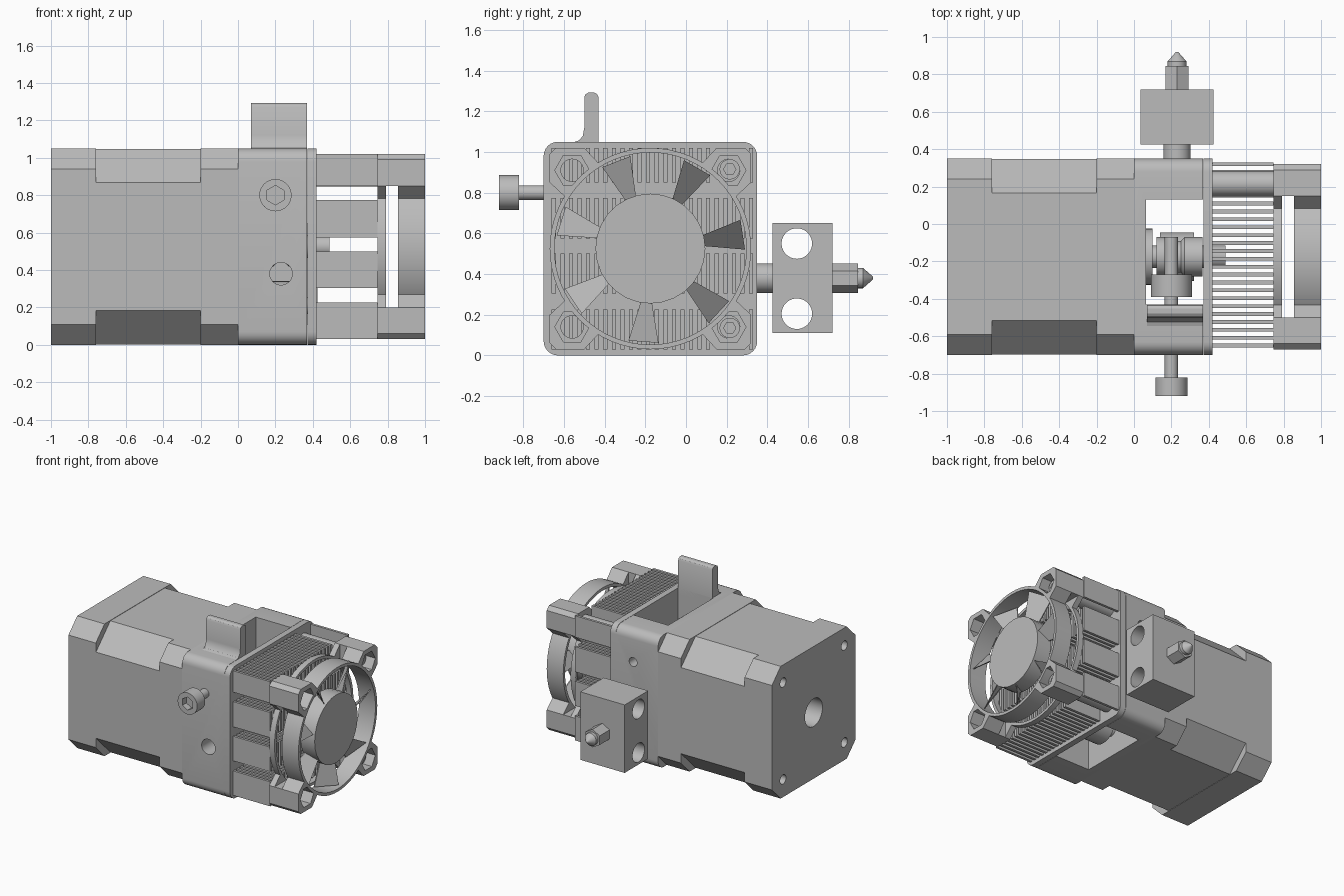
import bpy, bmesh, math
from mathutils import Vector

if "Cube" in bpy.data.objects:
    bpy.data.objects.remove(bpy.data.objects["Cube"])

grey = bpy.data.materials.new("plain_grey")
grey.use_nodes = True
grey.diffuse_color = (0.5, 0.5, 0.5, 1)
grey.node_tree.nodes["Principled BSDF"].inputs["Base Color"].default_value = (0.5, 0.5, 0.5, 1)

CY, CZ = -0.175, 0.525     # axis of the motor and fan
HALF = 0.525               # half the body width
FX, FZ = 0.23, 0.38        # filament line
parts = []


def finish(name, bm):
    bmesh.ops.recalc_face_normals(bm, faces=bm.faces)
    mesh = bpy.data.meshes.new(name)
    bm.to_mesh(mesh)
    bm.free()
    mesh.materials.append(grey)
    ob = bpy.data.objects.new(name, mesh)
    bpy.context.collection.objects.link(ob)
    parts.append(ob)
    return ob


def place(axis, d, a, b):
    return Vector((d, a, b)) if axis == "x" else Vector((a, d, b))


def prism(name, pts, lo, hi, axis="x"):
    """Extrude an outline along x (points y, z) or y (points x, z)."""
    bm = bmesh.new()
    face = bm.faces.new([bm.verts.new(place(axis, lo, a, b)) for a, b in pts])
    top = bmesh.ops.extrude_face_region(bm, geom=[face])["geom"]
    bmesh.ops.translate(bm, vec=place(axis, hi - lo, 0, 0),
                        verts=[v for v in top if isinstance(v, bmesh.types.BMVert)])
    return finish(name, bm)


def circle(a, b, r, n=40, turn=0.0):
    return [(a + r * math.cos(turn + math.tau * i / n),
             b + r * math.sin(turn + math.tau * i / n)) for i in range(n)]


def cyl(name, a, b, r, lo, hi, axis="x", n=40, turn=0.0):
    return prism(name, circle(a, b, r, n, turn), lo, hi, axis)


def lathe(name, a, b, profile, axis="x", n=40):
    """Turn a profile of (distance, radius) about a line along the axis."""
    bm = bmesh.new()
    rings = [[bm.verts.new(place(axis, d, *p)) for p in circle(a, b, r, n)]
             for d, r in profile]
    for r0, r1 in zip(rings, rings[1:]):
        for i in range(n):
            j = (i + 1) % n
            bm.faces.new((r0[i], r0[j], r1[j], r1[i]))
    bm.faces.new(rings[0])
    bm.faces.new(rings[-1])
    return finish(name, bm)


def boxes(name, spans):
    bm = bmesh.new()
    for lo, hi in spans:
        lo, hi = Vector(lo), Vector(hi)
        made = bmesh.ops.create_cube(bm, size=1)["verts"]
        for v in made:
            v.co = (lo + hi) / 2 + v.co * (hi - lo)
    return finish(name, bm)


def cut(ob, *cutters):
    for c in cutters:
        c.hide_render = True
        mod = ob.modifiers.new("cut", "BOOLEAN")
        mod.operation, mod.solver, mod.object = "DIFFERENCE", "EXACT", c
        bpy.context.view_layer.objects.active = ob
        bpy.ops.object.modifier_apply(modifier=mod.name)
        parts.remove(c)
        bpy.data.objects.remove(c)
    return ob


def square(half, r, steps):
    """Square outline with corners rounded, or chamfered when steps is 1."""
    pts = []
    for q, (sy, sz) in enumerate(((1, 1), (-1, 1), (-1, -1), (1, -1))):
        for i in range(steps + 1):
            t = (q + i / steps) * math.pi / 2
            pts.append((CY + sy * (half - r) + r * math.cos(t),
                        CZ + sz * (half - r) + r * math.sin(t)))
    return pts


# Motor: two end caps and a laminated stack with wider chamfers
rear = prism("motor_rear_cap", square(HALF, 0.11, 1), -1, -0.76)
cut(rear, cyl("cutter", CY, CZ, 0.11, -1.1, -0.85),
    *[cyl("cutter", CY + sy * 0.385, CZ + sz * 0.385, 0.037, -1.1, -0.85, n=20)
      for sy in (-1, 1) for sz in (-1, 1)])
prism("motor_stack", square(HALF - 0.003, 0.18, 1), -0.76, -0.2)
prism("motor_front_cap", square(HALF, 0.11, 1), -0.2, 0)

# Feeder housing: two end plates joined by front and back walls
body = prism("feeder_housing", square(HALF, 0.07, 6), 0, 0.37)
cut(body, boxes("cutter", [((0.065, -0.43, -0.1), (0.4, 0.13, 1.2))]),
    cyl("cutter", FX, FZ, 0.06, -0.8, -0.3, "y"),
    cyl("cutter", 0.22, 0.8, 0.035, 0.05, 0.5, "y", 20))
prism("heatsink_base", square(HALF, 0.07, 6), 0.372, 0.42)

# Lever handle with a rounded tip and a flared root
prism("lever_handle", [(-.43, 1.0), (-.43, 1.27), (-.437, 1.284), (-.452, 1.293),
                       (-.478, 1.293), (-.493, 1.284), (-.5, 1.27), (-.5, 1.12),
                       (-.507, 1.08), (-.525, 1.057), (-.555, 1.047), (-.56, 1.0)],
      0.07, 0.37)

# Tension screw and its seat
head = cyl("screw_head", 0.2, 0.8, 0.086, -0.92, -0.82, "y")
cut(head, cyl("cutter", 0.2, 0.8, 0.052, -1, -0.87, "y", 6, math.pi / 6))
cyl("screw_shaft", 0.2, 0.8, 0.036, -0.83, -0.07, "y", 24)
cyl("spring_seat", 0.2, 0.8, 0.11, -0.39, -0.27, "y")

# Drive shaft, grooved drive gear and idler bearing
cyl("drive_shaft", CY, CZ, 0.06, 0, 0.49)
lathe("drive_gear", CY, CZ, [(0.12, 0.105), (0.19, 0.105), (0.21, 0.085),
                            (0.25, 0.085), (0.27, 0.105), (0.365, 0.105)])
cyl("shaft_collar", CY, CZ, 0.15, 0.065, 0.1)
cyl("idler_bearing", CY, 0.21, 0.13, 0.14, 0.32)
cyl("idler_pin", CY, 0.21, 0.045, 0.06, 0.375, n=24)

# Heatsink fins in four rows, left open around the two rear posts
fins = []
rows = ((0.03, 0.225), (0.305, 0.5), (0.575, 0.775), (0.85, 1.02))
count = 24
for i in range(count):
    y = -0.66 + i * 0.97 / (count - 1)
    for k, (z0, z1) in enumerate(rows):
        if k in (0, 3) and 0.12 < y < 0.29:
            continue
        fins.append(((0.415, y, z0), (0.745, y + 0.02, z1)))
boxes("heatsink_fins", fins)
for z, side in ((CZ + 0.39, "upper"), (CZ - 0.39, "lower")):
    cyl(side + "_fan_post", 0.215, z, 0.068, 0.41, 0.75)
    bolt = cyl(side + "_fan_bolt", 0.215, z, 0.05, 0.75, 0.94, n=24)
    cut(bolt, cyl("cutter", 0.215, z, 0.03, 0.91, 1.1, n=6))

# Fan frame: two rings with corner brackets, open between the layers
R = 0.495
layers = (("rear", 0.745, 0.79), ("front", 0.855, 1.0))
for name, lo, hi in layers:
    ring = cyl(name + "_fan_ring", CY, CZ, R, lo, hi, n=64)
    cut(ring, cyl("cutter", CY, CZ, 0.472, lo - 0.1, hi + 0.1, n=64))
bracket = [(0, .03), (.03, 0), (.17, 0), (.24, .075), (.24, .24), (.075, .24), (0, .17)]
block = [(0, .03), (.03, 0), (.17, 0), (.17, .17), (0, .17)]
for sy, ny in ((-1, "front"), (1, "back")):
    for sz, nz in ((-1, "lower"), (1, "upper")):
        hy, hz = CY + sy * 0.385, CZ + sz * 0.385
        for layer, lo, hi, shape in ((*layers[0], bracket), ("middle", 0.79, 0.855, block),
                                     (*layers[1], bracket)):
            pts = [(CY + sy * (R - u), CZ + sz * (R - v)) for u, v in shape]
            corner = prism(f"{layer}_bracket_{ny}_{nz}", pts, lo, hi)
            cut(corner, cyl("cutter", CY, CZ, 0.48, lo - 0.1, hi + 0.1, n=64),
                cyl("cutter", hy, hz, 0.055, lo - 0.1, hi + 0.1, n=24))
            if layer == "front":
                cut(corner, cyl("cutter", hy, hz, 0.085, 0.9, 1.1, n=6))

# Fan rotor: hub with seven pitched blades
cyl("fan_hub", CY, CZ, 0.27, 0.86, 0.985, n=28)
bm = bmesh.new()
for i in range(7):
    a = math.radians(60) + i * math.tau / 7
    quads = []
    for back in (0, 0.008):
        quad = []
        for r, da, x in ((0.26, -0.1, 0.88), (0.465, -0.16, 0.87),
                         (0.465, 0.16, 0.98), (0.26, 0.1, 0.97)):
            quad.append(bm.verts.new((x - back, CY + r * math.cos(a + da),
                                      CZ + r * math.sin(a + da))))
        quads.append(quad)
    f, b = quads
    bm.faces.new(f)
    bm.faces.new(b[::-1])
    for k in range(4):
        j = (k + 1) % 4
        bm.faces.new((f[k], b[k], b[j], f[j]))
finish("fan_blades", bm)

# Hot end: neck, heater block with two cross holes, nozzle
cyl("hot_end_neck", FX, FZ, 0.073, 0.34, 0.44, "y")
heater = boxes("heater_block", [((0.035, 0.425, 0.11), (0.425, 0.72, 0.65))])
cut(heater, *[cyl("cutter", 0.545, z, 0.075, -0.1, 0.6) for z in (0.55, 0.205)])
cyl("nozzle_hex", FX, FZ, 0.072, 0.71, 0.845, "y", 6, math.pi / 6)
lathe("nozzle_tip", FX, FZ, [(0.84, 0.05), (0.87, 0.05), (0.918, 0.008), (0.92, 0.004)],
      "y", 24)

# Smooth round surfaces, keep hard edges
bpy.ops.object.select_all(action="DESELECT")
for ob in parts:
    ob.select_set(True)
bpy.context.view_layer.objects.active = parts[0]
bpy.ops.object.shade_smooth_by_angle(angle=math.radians(30))
